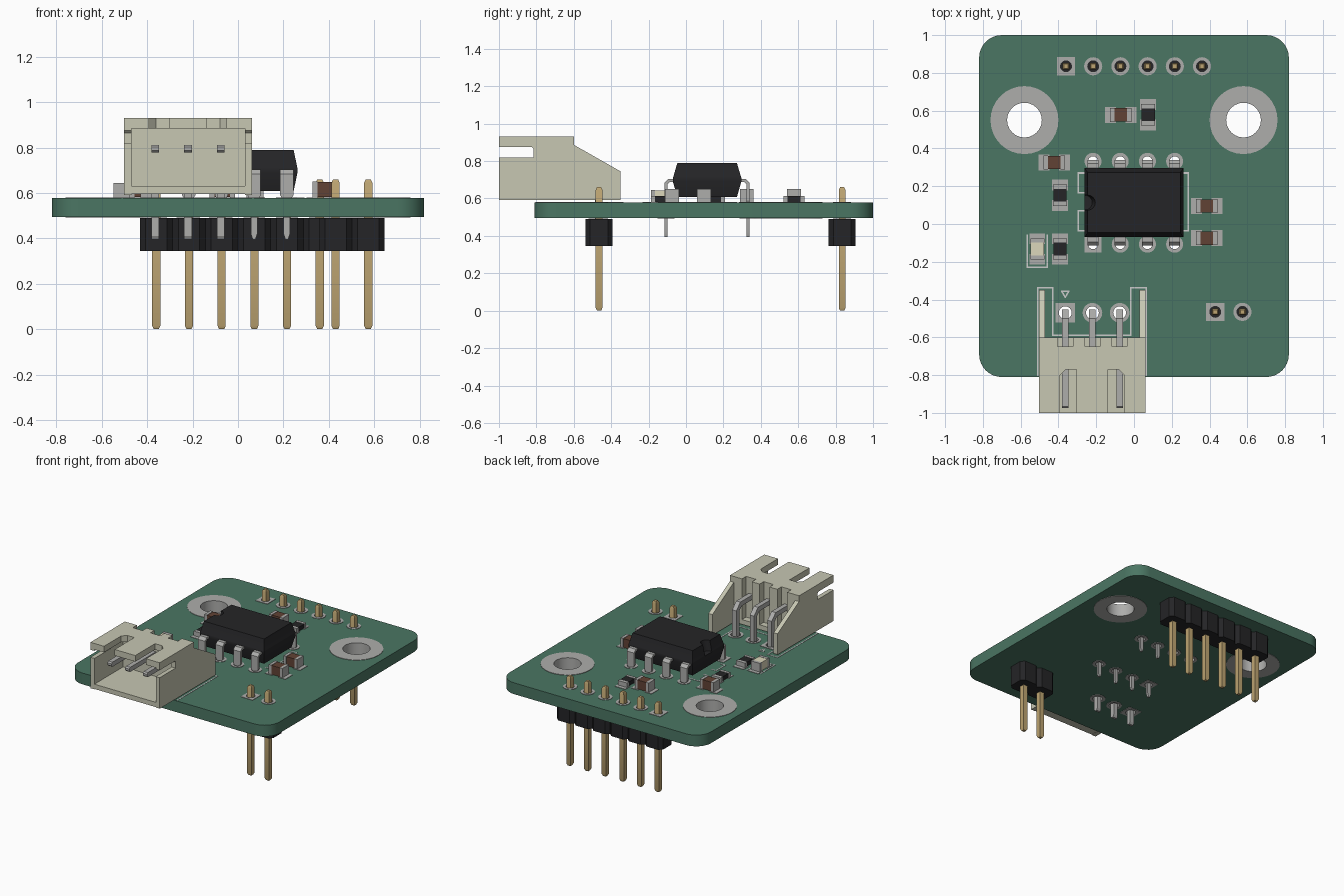
import bpy, bmesh
from math import sin, cos, pi, radians
from mathutils import Vector, Matrix

if "Cube" in bpy.data.objects:
    bpy.data.objects.remove(bpy.data.objects["Cube"])

TOP, BOT = 0.578, 0.495
AXIS_X = Matrix(((0, 0, 1, 0), (1, 0, 0, 0), (0, 1, 0, 0), (0, 0, 0, 1)))


def material(name, *rgb):
    m = bpy.data.materials.new(name)
    m.diffuse_color = (*rgb, 1)
    m.use_nodes = True
    m.node_tree.nodes["Principled BSDF"].inputs["Base Color"].default_value = m.diffuse_color
    return m


GREEN = material("board_green", 0.07, 0.18, 0.125)
BLACK = material("black_plastic", 0.018, 0.018, 0.02)
GOLD = material("gold", 0.52, 0.38, 0.17)
CREAM = material("cream_plastic", 0.57, 0.57, 0.45)
BROWN = material("brown_ceramic", 0.12, 0.055, 0.035)
METAL = material("tin", 0.42, 0.42, 0.41)
INK = material("ink", 0.65, 0.67, 0.65)
LENS = material("pale_lens", 0.72, 0.68, 0.5)


def finish(name, bm, mat):
    bmesh.ops.recalc_face_normals(bm, faces=bm.faces[:])
    me = bpy.data.meshes.new(name)
    bm.to_mesh(me)
    bm.free()
    me.materials.append(mat)
    ob = bpy.data.objects.new(name, me)
    bpy.context.collection.objects.link(ob)
    return ob


def prism(bm, loops, a, b, axis='z'):
    """Extrude a flat outline (later loops are holes) from a to b."""
    edges, verts = [], []
    for loop in loops:
        vs = [bm.verts.new((p[0], p[1], a)) for p in loop]
        edges += [bm.edges.new((vs[i - 1], vs[i])) for i in range(len(vs))]
        verts += vs
    if len(loops) == 1:
        faces = [bm.faces.new(verts)]
    else:
        r = bmesh.ops.triangle_fill(bm, edges=edges, use_beauty=True, normal=(0, 0, 1))
        faces = [g for g in r["geom"] if isinstance(g, bmesh.types.BMFace)]
    r = bmesh.ops.extrude_face_region(bm, geom=faces)
    new = [g for g in r["geom"] if isinstance(g, bmesh.types.BMVert)]
    bmesh.ops.translate(bm, verts=new, vec=(0, 0, b - a))
    if axis == 'x':
        bmesh.ops.transform(bm, matrix=AXIS_X, verts=verts + new)


def loft(bm, rings):
    vs = [[bm.verts.new(p) for p in r] for r in rings]
    for r0, r1 in zip(vs, vs[1:]):
        for i in range(len(r0)):
            bm.faces.new((r0[i - 1], r0[i], r1[i], r1[i - 1]))
    bm.faces.new(vs[0])
    bm.faces.new(vs[-1])


def circle(x, y, r, n=24):
    return [(x + r * cos(2 * pi * i / n), y + r * sin(2 * pi * i / n)) for i in range(n)]


def rect(x0, y0, x1, y1):
    return [(x0, y0), (x1, y0), (x1, y1), (x0, y1)]


def ring(x, y, hx, hy, z):
    return [(px, py, z) for px, py in rect(x - hx, y - hy, x + hx, y + hy)]


# layout: x, y, pad radius, hole radius, square pad
P = 0.144
six = [(-0.36 + P * i, 0.835) for i in range(6)]
two = [(0.43, -0.465), (0.574, -0.465)]
plug = [(-0.364 + P * i, -0.47) for i in range(3)]
chip = [(-0.217 + P * i, y) for y in (-0.107, 0.332) for i in range(4)]
holes = [(s * 0.58, 0.55, 0.18, 0.092, False) for s in (-1, 1)]
for group, ro, ri in ((six, 0.048, 0.029), (two, 0.048, 0.029), (plug, 0.052, 0.034), (chip, 0.045, 0.026)):
    holes += [(x, y, ro, ri, i == 0) for i, (x, y) in enumerate(group)]

# circuit board with rounded corners and drilled holes
outline = []
for k, (cx, cy) in enumerate(((0.70, 0.88), (-0.70, 0.88), (-0.70, -0.69), (0.70, -0.69))):
    outline += [(cx + 0.12 * cos(pi / 2 * (k + j / 8)), cy + 0.12 * sin(pi / 2 * (k + j / 8))) for j in range(9)]
bm = bmesh.new()
prism(bm, [outline] + [circle(x, y, ri + 0.003) for x, y, ro, ri, sq in holes], BOT, TOP)
finish("circuit_board", bm, GREEN)

# plated pads on both faces with barrels
bm = bmesh.new()
for x, y, ro, ri, sq in holes:
    shape = rect(x - ro, y - ro, x + ro, y + ro) if sq else circle(x, y, ro, 32)
    for a, b in ((BOT - 0.003, BOT), (TOP, TOP + 0.003)):
        prism(bm, [shape, circle(x, y, ri)], a, b)
    prism(bm, [circle(x, y, ri + 0.003), circle(x, y, ri)], BOT, TOP)
finish("hole_pads", bm, METAL)

# pin headers under the board
for name, pins in (("six_pin_header", six), ("two_pin_header", two)):
    h, c, y = 0.072, 0.025, pins[0][1]
    side = [(pins[0][0] - P / 2, h - c)]
    for x, _ in pins:
        side += [(x - P / 2 + c, h), (x + P / 2 - c, h), (x + P / 2, h - c)]
    bm = bmesh.new()
    prism(bm, [[(x, y + v) for x, v in side] + [(x, y - v) for x, v in reversed(side)]], 0.345, BOT - 0.004)
    finish(name + "_body", bm, BLACK)
    bm = bmesh.new()
    for x, y in pins:
        loft(bm, [ring(x, y, s, s, z) for z, s in ((0, 0.011), (0.015, 0.018), (0.645, 0.018), (0.66, 0.011))])
    finish(name + "_pins", bm, GOLD)


# chip body with end notch
def chip_ring(z, inset, depth):
    hx, hy = 0.262 - inset, 0.183 - inset * 1.4
    pts = [(-hx, -hy), (hx, -hy), (hx, hy), (-hx, hy)]
    pts += [(-hx + depth * sin(pi * i / 8), 0.04 * cos(pi * i / 8)) for i in range(9)]
    return [(x, y + 0.113, z) for x, y in pts]


bm = bmesh.new()
loft(bm, [chip_ring(*a) for a in ((0.608, 0.017, 0), (0.69, 0, 0), (0.71, 0, 0), (0.713, 0.001, 0.04), (0.79, 0.017, 0.04))])
finish("chip_body", bm, BLACK)

# chip legs
bm = bmesh.new()
for x, y in chip:
    s = 1 if y > 0.1 else -1
    prof = [(-0.06, 0.687), (-0.02, 0.687), (-0.008, 0.675), (-0.008, 0.59),
            (0.008, 0.59), (0.008, 0.683), (-0.012, 0.703), (-0.06, 0.703)]
    prism(bm, [[(y + s * u, z) for u, z in prof]], x - 0.029, x + 0.029, 'x')
    loft(bm, [ring(x, y, w, 0.008, z) for z, w in ((0.395, 0.006), (0.42, 0.014), (0.565, 0.014), (0.59, 0.029))])
finish("chip_legs", bm, METAL)

# right-angle connector shell
bm = bmesh.new()
wall = [(-1, 0.592), (-0.35, 0.592), (-0.35, 0.745), (-0.6, 0.887), (-0.6, 0.93), (-1, 0.93),
        (-1, 0.875), (-0.825, 0.875), (-0.815, 0.865), (-0.815, 0.82), (-1, 0.82)]
for x in (-0.502, 0.030):
    prism(bm, [wall], x, x + 0.032, 'x')
L, R = -0.47, 0.03
comb = [(R, -0.6)]
for x, _ in reversed(plug):
    comb += [(x + 0.04, -0.6), (x + 0.04, -0.648), (x - 0.04, -0.648), (x - 0.04, -0.6)]
comb += [(L, -0.6)]
front = [(L, -1)]
for x0, x1, f in ((-0.392, -0.305, 1), (-0.137, -0.05, -1)):
    back = [(x0, -0.80), (x0 + 0.03, -0.77), (x1, -0.77)] if f > 0 else [(x0, -0.77), (x1 - 0.03, -0.77), (x1, -0.80)]
    front += [(x0, -1)] + back + [(x1, -1)]
prism(bm, [comb + front + [(R, -1)]], 0.885, 0.93)
prism(bm, [comb + [(L, -0.665), (R, -0.665)]], 0.63, 0.885)
prism(bm, [rect(L, -1, R, -0.6)], 0.595, 0.63)
finish("connector_shell", bm, CREAM)

# connector pins, bent down through the board
bm = bmesh.new()
t = 0.017
for x, y in plug:
    path = [(-0.965, 0.795 - t), (y - 0.045, 0.795 - t), (y - t, 0.75), (y - t, 0.41), (y - 0.008, 0.395),
            (y + 0.008, 0.395), (y + t, 0.41), (y + t, 0.765), (y - 0.03, 0.795 + t), (-0.965, 0.795 + t),
            (-0.975, 0.803), (-0.975, 0.787)]
    prism(bm, [path], x - t, x + t, 'x')
finish("connector_pins", bm, METAL)


# small surface-mount parts: core between two metal ends, on solder pads
def small_part(name, x, y, upright, height, mat):
    def block(bm, u0, u1, v, z0, z1):
        r = rect(x - v, y + u0, x + v, y + u1) if upright else rect(x + u0, y - v, x + u1, y + v)
        prism(bm, [r], z0, z1)
    bm = bmesh.new()
    block(bm, -0.034, 0.034, 0.035, TOP + 0.004, TOP + height - 0.002)
    finish(name + "_core", bm, mat)
    bm = bmesh.new()
    for s in (-1, 1):
        a, b = sorted((s * 0.034, s * 0.056))
        block(bm, a, b, 0.037, TOP + 0.003, TOP + height)
        a, b = sorted((s * 0.026, s * 0.083))
        block(bm, a, b, 0.042, TOP, TOP + 0.003)
    finish(name + "_ends", bm, METAL)


for i, (x, y) in enumerate(((-0.07, 0.578), (-0.422, 0.325), (0.385, 0.096), (0.385, -0.075))):
    small_part(f"capacitor_{i + 1}", x, y, False, 0.072, BROWN)
for i, (x, y) in enumerate(((0.075, 0.578), (-0.392, 0.152), (-0.392, -0.132))):
    small_part(f"resistor_{i + 1}", x, y, True, 0.036, BLACK)
small_part("indicator_light", -0.512, -0.132, True, 0.066, LENS)

# printed part outlines
lines = [
    [(-0.21, 0.27), (-0.295, 0.27), (-0.295, 0.165), (-0.26, 0.165)],
    [(-0.26, 0.07), (-0.295, 0.07), (-0.295, -0.035), (-0.26, -0.035)],
    [(0.25, 0.27), (0.288, 0.27), (0.288, -0.035), (0.25, -0.035)],
    [(-0.51, -0.8), (-0.51, -0.337), (-0.43, -0.337), (-0.43, -0.59), (-0.018, -0.59), (-0.018, -0.337), (0.066, -0.337), (0.066, -0.8)],
    [(-0.565, -0.06), (-0.565, -0.228), (-0.459, -0.228), (-0.459, -0.06)],
    [(-0.382, -0.357), (-0.346, -0.357), (-0.364, -0.388), (-0.382, -0.357)]]
bm = bmesh.new()
for line in lines:
    for p, q in zip(line, line[1:]):
        p, q = Vector(p), Vector(q)
        d = (q - p).normalized() * 0.004
        n = Vector((-d.y, d.x))
        prism(bm, [[p - d - n, q + d - n, q + d + n, p - d + n]], TOP, TOP + 0.002)
finish("printed_outlines", bm, INK)

# smooth the round parts, keep edges sharp
bpy.ops.object.select_all(action='SELECT')
bpy.context.view_layer.objects.active = bpy.context.selected_objects[0]
bpy.ops.object.shade_smooth_by_angle(angle=radians(30))
